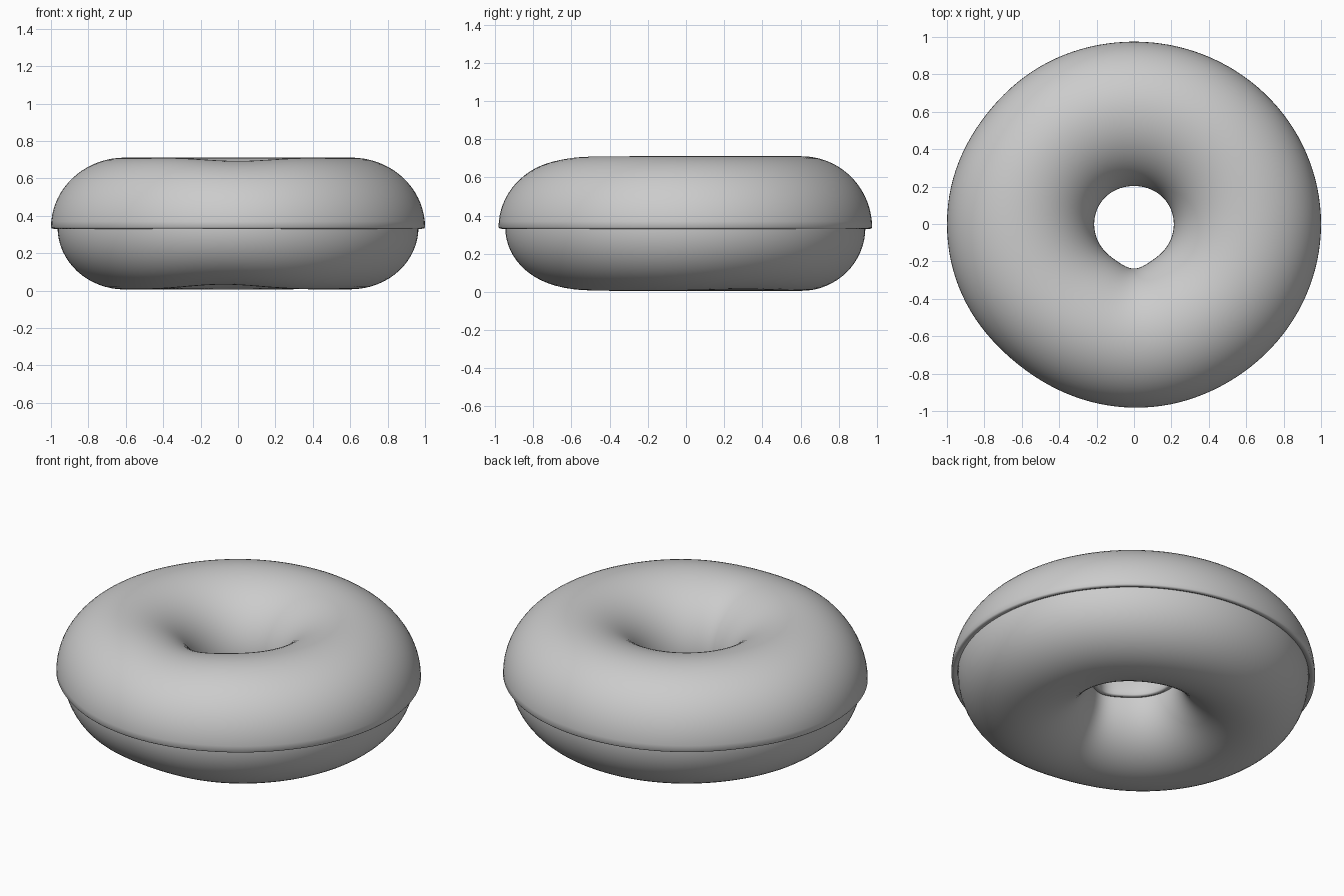
import bpy, bmesh, math
from math import sin, cos, pi

if "Cube" in bpy.data.objects:
    bpy.data.objects.remove(bpy.data.objects["Cube"])

SEG = 128          # steps around the ring
R = 0.605          # ring radius
ZC = 0.338         # height of the ring's middle


def bump(a, centre, width):
    """Smooth bell around an angle, wrapping round the ring."""
    d = (a - centre + pi) % (2 * pi) - pi
    return math.exp(-(d / width) ** 2)


def ring_point(a, p, off):
    """Point on the lumpy ring: a goes round the ring, p round the tube."""
    front = bump(a, -pi / 2, 0.4)
    outer = (0.36 - 0.025 * abs(sin(a)) ** 2
             - 0.012 * bump(a, -2.3, 0.35) - 0.008 * bump(a, 2.5, 0.3)
             + 0.008 * bump(a, -1.45, 0.4))
    inner = 0.357 + 0.010 * bump(a, pi / 2, 0.8) - 0.025 * bump(a, -pi / 2, 0.35)
    top = 0.338 - 0.018 * front
    bottom = 0.332 - 0.026 * bump(a, -1.7, 0.45) - 0.008 * bump(a, 0.5, 0.4)
    h = (outer if cos(p) > 0 else inner) + off
    v = (top if sin(p) > 0 else bottom) + off
    r = R + h * cos(p)
    return (r * cos(a), r * sin(a), ZC + v * sin(p))


def sweep(name, section, mat):
    """Sweep a closed section of (tube angle, offset) pairs round the ring."""
    bm = bmesh.new()
    rings = [[bm.verts.new(ring_point(2 * pi * i / SEG, p, o)) for p, o in section]
             for i in range(SEG)]
    n = len(section)
    for i in range(SEG):
        r0, r1 = rings[i], rings[(i + 1) % SEG]
        for j in range(n):
            k = (j + 1) % n
            bm.faces.new((r0[j], r1[j], r1[k], r0[k]))
    bmesh.ops.recalc_face_normals(bm, faces=bm.faces)
    me = bpy.data.meshes.new(name)
    bm.to_mesh(me)
    bm.free()
    me.materials.append(mat)
    ob = bpy.data.objects.new(name, me)
    bpy.context.collection.objects.link(ob)
    bpy.ops.object.select_all(action='DESELECT')
    ob.select_set(True)
    bpy.context.view_layer.objects.active = ob
    bpy.ops.object.shade_smooth_by_angle(angle=math.radians(50))
    return ob


grey = bpy.data.materials.new("plain_grey")
grey.diffuse_color = (0.6, 0.6, 0.6, 1)
grey.use_nodes = True
grey.node_tree.nodes["Principled BSDF"].inputs["Base Color"].default_value = grey.diffuse_color

# Dough: full lumpy ring
sweep("dough", [(2 * pi * j / 64, 0.0) for j in range(64)], grey)

# Icing: thick shell over the upper half, with a softened lower rim
T, N = 0.035, 36
arc = [pi * j / N for j in range(N + 1)]
outer = [(p, T) for p in arc]
inner = [(p, 0.001) for p in reversed(arc)]
rim_in = [(pi + 0.018, T * 0.85), (pi + 0.022, T * 0.5)]
rim_out = [(-0.022, T * 0.5), (-0.018, T * 0.85)]
sweep("icing", outer + rim_in + inner + rim_out, grey)
